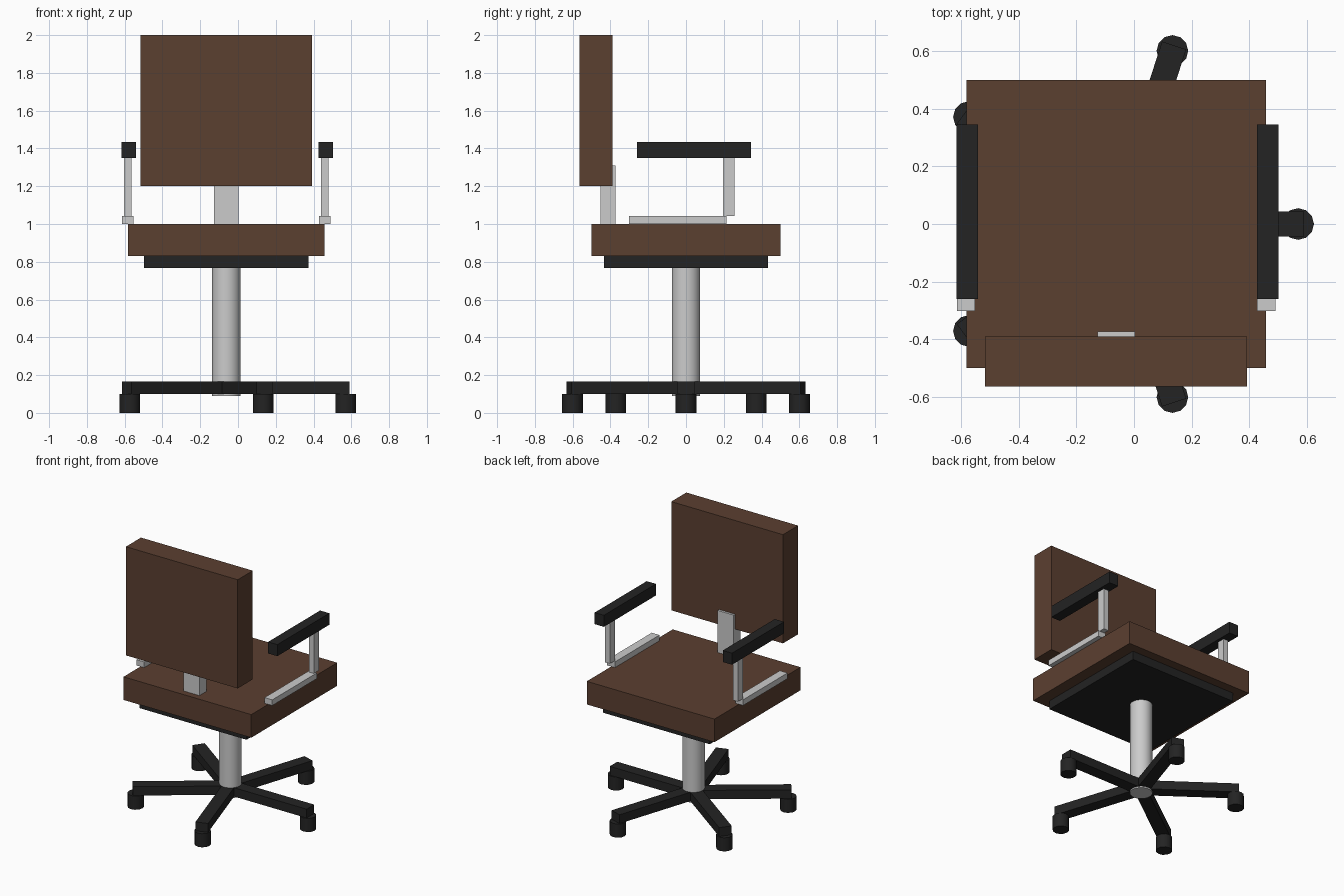
import bpy
from math import cos, sin, pi, radians

if "Cube" in bpy.data.objects:
    bpy.data.objects.remove(bpy.data.objects["Cube"])

CX = -0.062  # chair axis


def material(name, color):
    m = bpy.data.materials.new(name)
    m.diffuse_color = (*color, 1)
    m.use_nodes = True
    m.node_tree.nodes["Principled BSDF"].inputs["Base Color"].default_value = m.diffuse_color
    return m


brown = material("brown_upholstery", (0.105, 0.05, 0.03))
black = material("black_plastic", (0.017, 0.017, 0.017))


def box(name, x, y, z, mat=None):
    bpy.ops.mesh.primitive_cube_add(size=1, location=[(a + b) / 2 for a, b in (x, y, z)])
    o = bpy.context.object
    o.name = name
    o.scale = [b - a for a, b in (x, y, z)]
    bpy.ops.object.transform_apply(location=False, rotation=False, scale=True)
    if mat:
        o.data.materials.append(mat)
    return o


def cylinder(name, x, y, z, radius, sides, mat=None):
    bpy.ops.mesh.primitive_cylinder_add(vertices=sides, radius=radius, depth=z[1] - z[0],
                                        location=(x, y, (z[0] + z[1]) / 2))
    o = bpy.context.object
    o.name = name
    if mat:
        o.data.materials.append(mat)
    bpy.ops.object.shade_smooth_by_angle(angle=radians(35))
    return o


# Seat, under-plate and backrest
box("seat", (-0.582, 0.458), (-0.5, 0.5), (0.83, 1.0), brown)
box("seat_plate", (-0.497, 0.373), (-0.434, 0.434), (0.767, 0.83), black)
box("backrest", (-0.517, 0.393), (-0.565, -0.39), (1.2, 2.0), brown)
box("backrest_support", (-0.127, 0.003), (-0.453, -0.373), (1.0, 1.31))

# Gas column
cylinder("column", CX, 0, (0.09, 0.767), 0.075, 32)

# Five-star base with casters
for i in range(5):
    a = i * 2 * pi / 5
    leg = box(f"base_leg_{i + 1}", (0, 0.652), (-0.044, 0.044), (0.1, 0.165), black)
    leg.location = (CX + 0.326 * cos(a), 0.326 * sin(a), 0.1325)
    leg.rotation_euler.z = a
    cylinder(f"caster_{i + 1}", CX + 0.632 * cos(a), 0.632 * sin(a), (0, 0.1), 0.055, 12, black)

# Armrests: rail on the seat, upright post, pad
for side, dx in (("left", 0.0), ("right", 1.043)):
    box(f"arm_rail_{side}", (-0.615 + dx, -0.552 + dx), (-0.303, 0.215), (1.0, 1.042))
    box(f"arm_post_{side}", (-0.604 + dx, -0.564 + dx), (0.197, 0.258), (1.042, 1.35))
    box(f"arm_pad_{side}", (-0.616 + dx, -0.541 + dx), (-0.26, 0.345), (1.35, 1.435), black)
